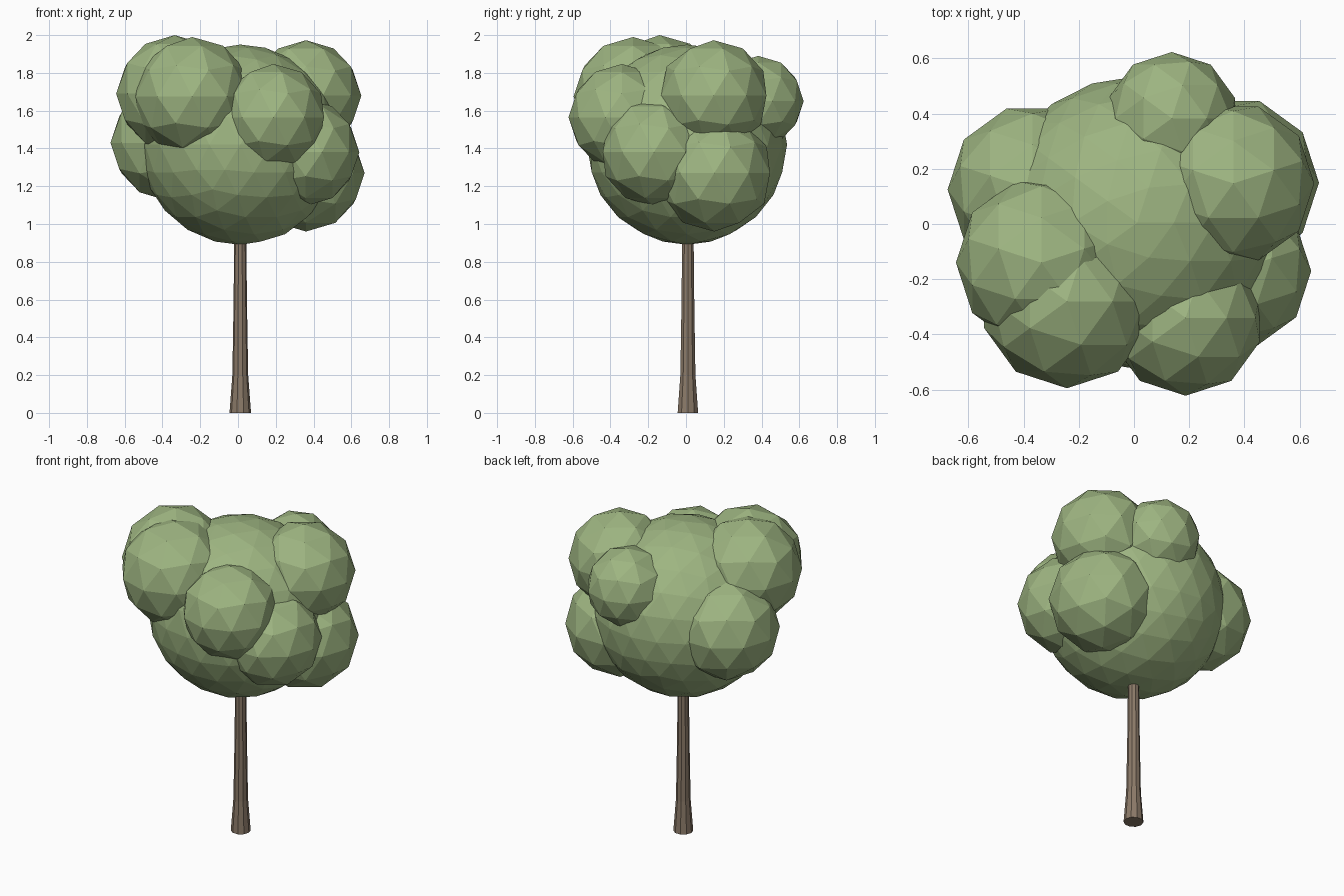
import bpy
import bmesh
import math
from mathutils import Matrix

cube = bpy.data.objects.get("Cube")
if cube:
    bpy.data.objects.remove(cube, do_unlink=True)


def make_material(name, rgb):
    mat = bpy.data.materials.new(name)
    mat.use_nodes = True
    colour = (*rgb, 1.0)
    mat.diffuse_color = colour
    bsdf = mat.node_tree.nodes["Principled BSDF"]
    bsdf.inputs["Base Color"].default_value = colour
    bsdf.inputs["Roughness"].default_value = 0.9
    return mat


def add_object(name, bm, mat):
    bmesh.ops.recalc_face_normals(bm, faces=bm.faces)
    mesh = bpy.data.meshes.new(name)
    bm.to_mesh(mesh)
    bm.free()
    mesh.materials.append(mat)
    obj = bpy.data.objects.new(name, mesh)
    bpy.context.collection.objects.link(obj)
    return obj


def add_foliage(name, centre, radius, turn=0, detail=2):
    """Faceted ball of leaves, turned about its upright axis."""
    bm = bmesh.new()
    place = Matrix.Translation(centre) @ Matrix.Rotation(math.radians(turn), 4, "Z")
    bmesh.ops.create_icosphere(bm, subdivisions=detail, radius=radius, matrix=place)
    return add_object(name, bm, leaf)


def add_trunk(name, x, y, profile, sides):
    """Tapered trunk lofted through (height, radius) rings."""
    bm = bmesh.new()
    rings = []
    for z, r in profile:
        angles = [math.tau * i / sides for i in range(sides)]
        rings.append([bm.verts.new((x + r * math.cos(a), y + r * math.sin(a), z))
                      for a in angles])
    for low, high in zip(rings, rings[1:]):
        for i in range(sides):
            j = (i + 1) % sides
            bm.faces.new((low[i], low[j], high[j], high[i]))
    bm.faces.new(rings[0])
    bm.faces.new(rings[-1])
    return add_object(name, bm, bark)


leaf = make_material("leaf green", (0.34, 0.46, 0.22))
bark = make_material("bark brown", (0.26, 0.195, 0.14))

# Trunk with a flared foot, ending inside the crown
add_trunk("trunk", 0.012, 0.01,
          [(0, 0.057), (0.2, 0.042), (0.55, 0.036), (1.0, 0.031)], sides=10)

# Main crown
add_foliage("crown_core", (0.012, 0.005, 1.42), 0.53, detail=3)

# Smaller clumps around the crown
add_foliage("clump_front_right", (-0.243, -0.28, 1.675), 0.315)
add_foliage("clump_right_top", (-0.335, -0.14, 1.69), 0.31, turn=90)
add_foliage("clump_right_back", (-0.367, 0.125, 1.43), 0.308, turn=90)
add_foliage("clump_front_left", (0.187, -0.34, 1.565), 0.282)
add_foliage("clump_left_low_front", (0.357, -0.17, 1.38), 0.285, turn=90)
add_foliage("clump_left_top", (0.36, 0.147, 1.68), 0.293, turn=90)
add_foliage("clump_left_low_back", (0.36, 0.15, 1.27), 0.31, turn=90)
add_foliage("clump_back", (0.137, 0.383, 1.65), 0.24)
